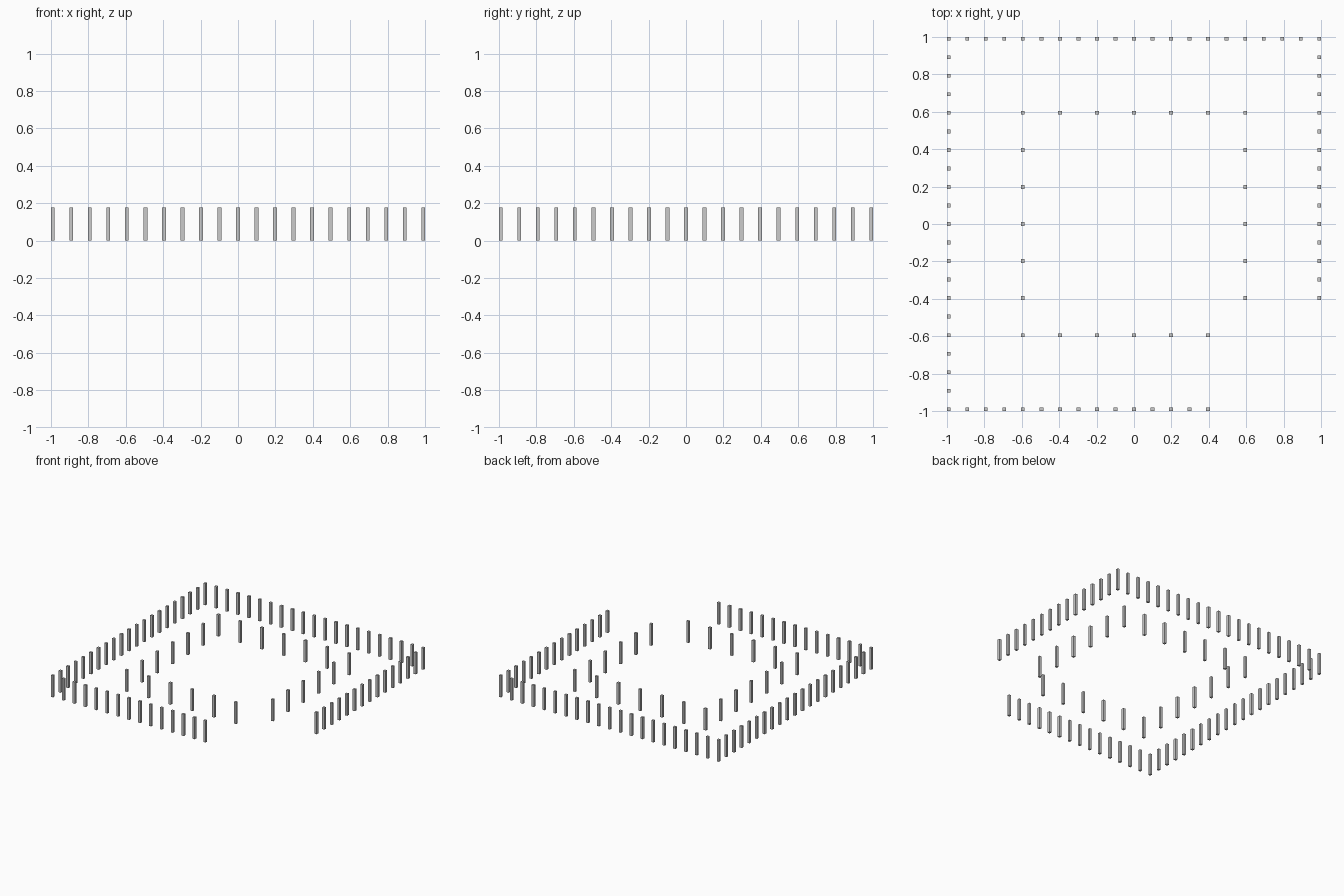
import bpy, bmesh
from mathutils import Matrix, Vector

if "Cube" in bpy.data.objects:
    bpy.data.objects.remove(bpy.data.objects["Cube"])

U = 2 / 202           # model unit: ring of half-width 100 plus post half-width 1
POST, HEIGHT = 2 * U, 18 * U


def ring_points(half, step, gap):
    """Grid points on a square ring, leaving the front right corner open."""
    vals = range(-half, half + 1, step)
    pts = [(x, y) for x in vals for y in vals if max(abs(x), abs(y)) == half]
    return [(x, y) for x, y in pts if not (x > gap and y < -gap)]


def post_ring(name, half, step, gap):
    bm = bmesh.new()
    for x, y in ring_points(half, step, gap):
        m = Matrix.LocRotScale(Vector((x * U, y * U, HEIGHT / 2)), None,
                               Vector((POST, POST, HEIGHT)))
        bmesh.ops.create_cube(bm, size=1, matrix=m)
    me = bpy.data.meshes.new(name)
    bm.to_mesh(me)
    bm.free()
    ob = bpy.data.objects.new(name, me)
    bpy.context.collection.objects.link(ob)


# Outer ring of closely spaced posts
post_ring("outer_posts", 100, 10, 40)
# Inner ring of wider spaced posts
post_ring("inner_posts", 60, 20, 40)
